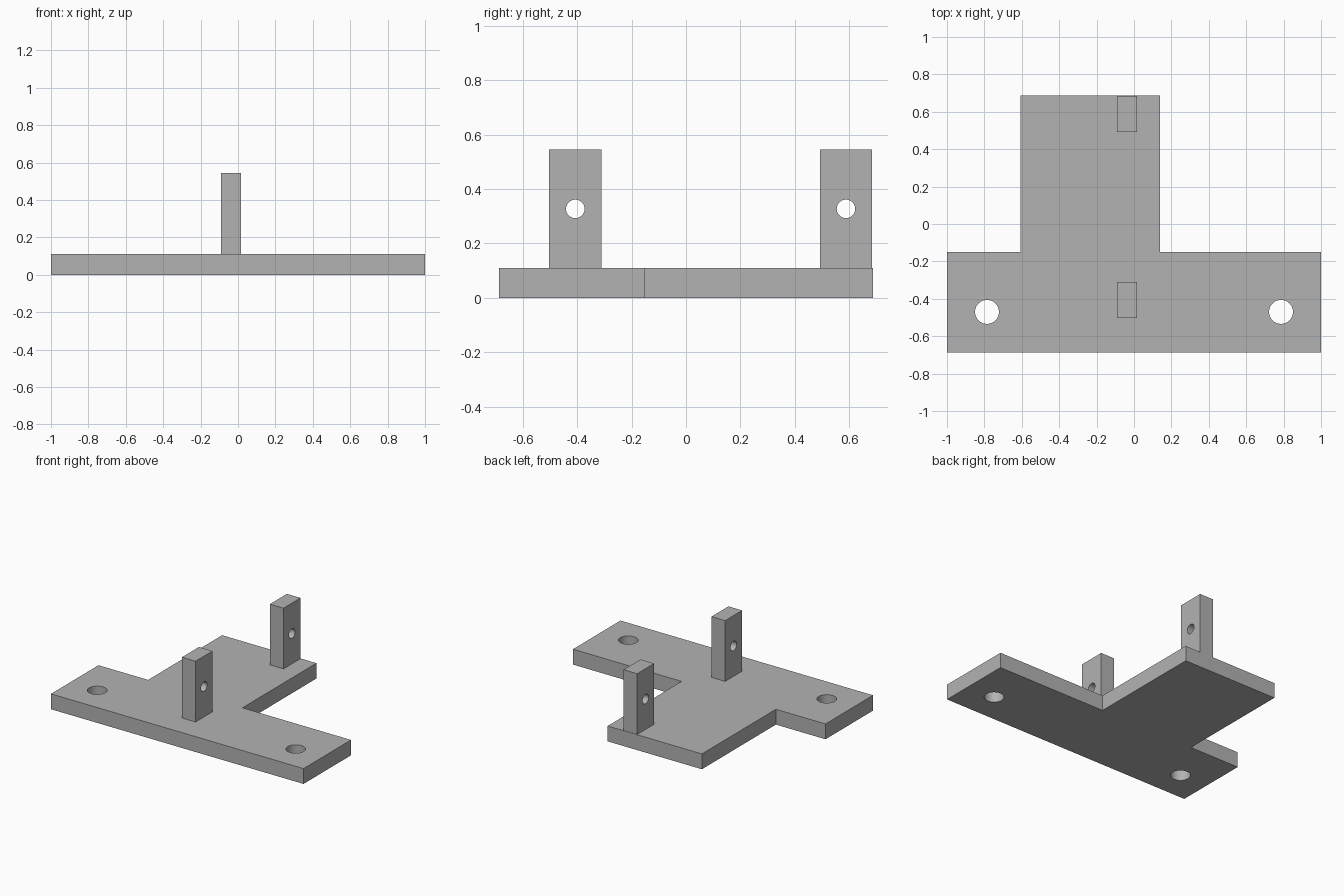
import bpy, bmesh, math
from mathutils import Matrix

cube = bpy.data.objects.get("Cube")
if cube:
    bpy.data.objects.remove(cube, do_unlink=True)

grey = bpy.data.materials.new("plain_grey")
grey.use_nodes = True
GREY = (0.45, 0.45, 0.45, 1)
grey.diffuse_color = GREY
grey.node_tree.nodes["Principled BSDF"].inputs["Base Color"].default_value = GREY


def circle(cx, cy, r, n=48):
    return [(cx + r * math.cos(2 * math.pi * i / n),
             cy + r * math.sin(2 * math.pi * i / n)) for i in range(n)]


def extruded_profile(name, loops, depth, matrix=Matrix()):
    """Fill an outline with holes, then extrude it into a solid."""
    bm = bmesh.new()
    edges = []
    for loop in loops:
        verts = [bm.verts.new((x, y, 0)) for x, y in loop]
        edges += [bm.edges.new((a, b)) for a, b in zip(verts, verts[1:] + verts[:1])]
    bmesh.ops.triangle_fill(bm, edges=edges, use_beauty=True)
    solid = bmesh.ops.extrude_face_region(bm, geom=bm.faces[:], use_keep_orig=True)
    top = [v for v in solid["geom"] if isinstance(v, bmesh.types.BMVert)]
    bmesh.ops.translate(bm, verts=top, vec=(0, 0, depth))
    bmesh.ops.transform(bm, verts=bm.verts[:], matrix=matrix)
    bmesh.ops.recalc_face_normals(bm, faces=bm.faces[:])
    mesh = bpy.data.meshes.new(name)
    bm.to_mesh(mesh)
    bm.free()
    mesh.materials.append(grey)
    obj = bpy.data.objects.new(name, mesh)
    bpy.context.collection.objects.link(obj)
    bpy.ops.object.select_all(action="DESELECT")
    obj.select_set(True)
    bpy.context.view_layer.objects.active = obj
    bpy.ops.object.shade_smooth_by_angle(angle=math.radians(30))
    return obj


# T-shaped base plate with two mounting holes
THICK = 0.11
FRONT, BACK, STEP = -0.687, 0.687, -0.15
outline = [(-1, FRONT), (1, FRONT), (1, STEP), (0.14, STEP),
           (0.14, BACK), (-0.607, BACK), (-0.607, STEP), (-1, STEP)]
mount_holes = [circle(side * 0.786, -0.47, 0.064) for side in (-1, 1)]
extruded_profile("base_plate", [outline] + mount_holes, THICK)

# Upright lugs with a cross hole, profiled in y-z and extruded along x
HALF, TOP = 0.096, 0.545
for name, y in (("front_lug", -0.407), ("back_lug", 0.588)):
    side = [(y - HALF, THICK), (y + HALF, THICK), (y + HALF, TOP), (y - HALF, TOP)]
    to_yz = Matrix(((0, 0, 1, -0.092), (1, 0, 0, 0), (0, 1, 0, 0), (0, 0, 0, 1)))
    extruded_profile(name, [side, circle(y, 0.327, 0.034)], 0.108, to_yz)
